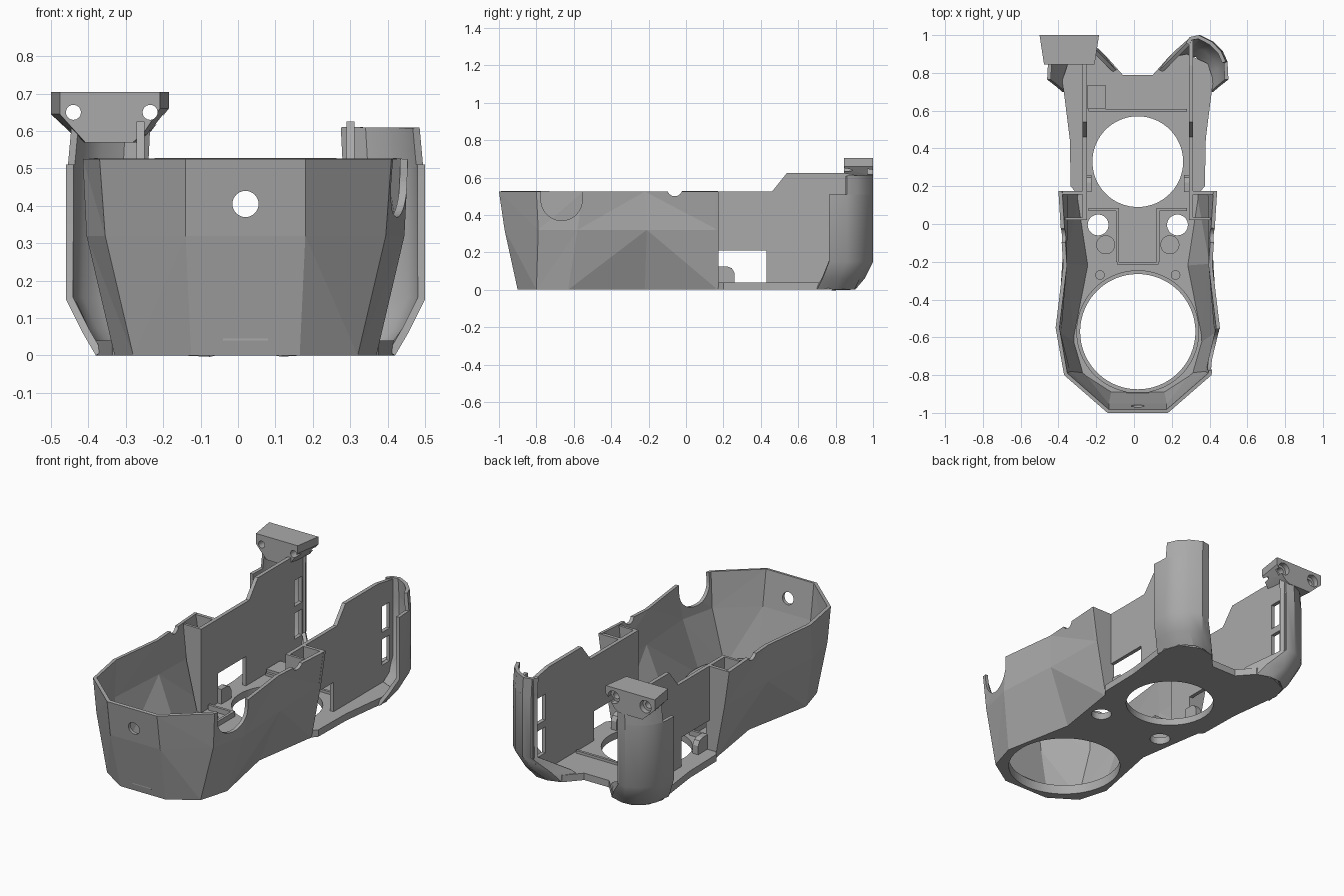
import bpy, bmesh, math
from mathutils import Matrix, Vector

if "Cube" in bpy.data.objects:
    bpy.data.objects.remove(bpy.data.objects["Cube"])

CX = 0.02      # symmetry plane of the body
WALL = 0.02    # sheet thickness

gray = bpy.data.materials.new("matte gray")
gray.use_nodes = True
gray.diffuse_color = (0.4, 0.4, 0.4, 1)
gray.node_tree.nodes["Principled BSDF"].inputs["Base Color"].default_value = (0.4, 0.4, 0.4, 1)


def to_object(name, bm):
    mesh = bpy.data.meshes.new(name)
    bm.to_mesh(mesh)
    bm.free()
    mesh.materials.append(gray)
    obj = bpy.data.objects.new(name, mesh)
    bpy.context.collection.objects.link(obj)
    return obj


def prism(name, pts, axis, lo, hi):
    """Extrude a closed 2D outline along one axis."""
    place = {"x": lambda a, b, t: (t, a, b),
             "y": lambda a, b, t: (a, t, b),
             "z": lambda a, b, t: (a, b, t)}[axis]
    bm = bmesh.new()
    rings = [[bm.verts.new(place(a, b, t)) for a, b in pts] for t in (lo, hi)]
    bm.faces.new(rings[0])
    bm.faces.new(rings[1])
    for i in range(len(pts)):
        j = (i + 1) % len(pts)
        bm.faces.new((rings[0][i], rings[0][j], rings[1][j], rings[1][i]))
    bmesh.ops.recalc_face_normals(bm, faces=bm.faces)
    return to_object(name, bm)


def box(name, x, y, z):
    return prism(name, [(x[0], y[0]), (x[1], y[0]), (x[1], y[1]), (x[0], y[1])], "z", *z)


def cylinder(name, axis, center, r, depth, sides=48):
    bm = bmesh.new()
    turn = {"x": Matrix.Rotation(math.pi / 2, 4, "Y"),
            "y": Matrix.Rotation(math.pi / 2, 4, "X"),
            "z": Matrix.Identity(4)}[axis]
    bmesh.ops.create_cone(bm, cap_ends=True, segments=sides, radius1=r, radius2=r,
                          depth=depth, matrix=Matrix.Translation(Vector(center)) @ turn)
    return to_object(name, bm)


def bake(obj):
    """Apply the modifiers."""
    dg = bpy.context.evaluated_depsgraph_get()
    mesh = bpy.data.meshes.new_from_object(obj.evaluated_get(dg))
    obj.modifiers.clear()
    obj.data = mesh


def cut(obj, *cutters):
    for c in cutters:
        c.hide_render = True
        mod = obj.modifiers.new("cut", "BOOLEAN")
        mod.operation, mod.solver, mod.object = "DIFFERENCE", "EXACT", c
    bake(obj)
    for c in cutters:
        bpy.data.objects.remove(c)


def loft(name, levels, flipped=()):
    """Sheet through open paths at given heights, thickened inwards."""
    bm = bmesh.new()
    rows = [[bm.verts.new((x, y, z)) for x, y in path] for z, path in levels]
    for lo, hi in zip(rows, rows[1:]):
        for i in range(len(lo) - 1):
            a, b, c, d = lo[i], lo[i + 1], hi[i + 1], hi[i]
            tris = ((a, b, c), (a, c, d)) if i in flipped else ((a, b, d), (b, c, d))
            for t in tris:
                bm.faces.new(t)
    obj = to_object(name, bm)
    mod = obj.modifiers.new("thickness", "SOLIDIFY")
    mod.thickness, mod.offset = WALL, -1
    bake(obj)
    return obj


def both(half):
    """Full path from the -x end round the front to the +x end."""
    return [(CX - x, y) for x, y in reversed(half)] + [(CX + x, y) for x, y in half]


def smooth(obj, angle=30):
    bpy.ops.object.select_all(action="DESELECT")
    obj.select_set(True)
    bpy.context.view_layer.objects.active = obj
    bpy.ops.object.shade_smooth_by_angle(angle=math.radians(angle))


# Faceted front shell
shell = loft("front_shell", [
    (0.0, both([(.145, -.9), (.30, -.80), (.35, -.63), (.27, -.22), (.33, .17)])),
    (0.32, both([(.16, -.97), (.375, -.79), (.425, -.58), (.40, -.21), (.39, .17)])),
    (0.525, both([(.16, -1), (.39, -.80), (.435, -.55), (.395, -.22), (.42, .17)])),
], flipped=(0, 3, 6, 7))
cut(shell,
    cylinder("front_hole", "y", (CX, -.97, .405), .035, .3),
    cylinder("side_notch", "x", (.45, -.665, .48), .11, .3),
    box("side_notch_top", (.3, .6), (-.775, -.555), (.48, .6)),
    cylinder("edge_notches", "x", (CX, -.06, .54), .04, 1.2))

# Floor plate with openings
floor = prism("floor_plate", both([
    (.08, .79), (.16, .88), (.26, .9), (.37, .85), (.40, .76), (.385, .65), (.36, .45),
    (.355, .2), (.33, .17), (.27, -.22), (.35, -.63), (.30, -.80), (.145, -.9)]), "z", 0, .04)
cut(floor,
    cylinder("front_opening", "z", (CX, -.57, 0), .305, .3, 96),
    cylinder("rear_opening", "z", (CX, .33, 0), .24, .3, 96),
    *[cylinder("screw_hole", "z", (CX + s * .21, -.005, 0), .055, .3) for s in (-1, 1)])

# Raised lip round the front opening
lip = cylinder("front_opening_lip", "z", (CX, -.57, .03), .325, .05, 96)
cut(lip, cylinder("lip_bore", "z", (CX, -.57, .03), .305, .3, 96))
smooth(lip)

# Raised details on the floor
box("rear_step", (CX - .26, CX + .26), (.595, .61), (.04, .055))
box("cable_bracket", (-.245, -.15), (.61, .735), (.04, .07))
box("centre_rib", (-.09, .13), (-.215, -.2), (.04, .07))
box("front_latch", (CX - .06, CX + .06), (-.91, -.89), (.04, .07))

for s, side in ((1, "left"), (-1, "right")):
    def X(v):
        return CX + s * v

    def span(a, b):
        return sorted((X(a), X(b)))

    # Bosses and ribs beside the centre
    cylinder(side + "_boss", "z", (X(.17), -.11, .03), .05, .05)
    cylinder(side + "_small_boss", "z", (X(.2), -.27, .03), .025, .05, 32)
    box(side + "_centre_frame", span(.10, .115), (-.2, .08), (.04, .07))
    box(side + "_hole_rib", span(.10, .26), (.07, .085), (.04, .07))

    # Inner side wall with stepped top and window
    wall = prism(side + "_side_wall", [
        (.02, .01), (.175, .01), (.175, .21), (.43, .21), (.43, .01), (.84, .01), (.95, .08),
        (.985, .15), (.985, .6), (.84, .625), (.54, .625), (.46, .525), (.02, .525)],
        "x", *span(.27, .292))
    cut(wall, *[box("slot", span(.2, .36), (.875, .945), z) for z in ((.14, .29), (.33, .48))])

    # Rounded tab in the window
    prism(side + "_window_tab", [(.17, .03), (.26, .03), (.26, .09), (.245, .115), (.22, .125),
                                 (.17, .125)], "x", *span(.245, .28))

    # Pocket walls joining shell and side wall
    prism(side + "_pocket_rib", [(X(a), z) for a, z in (
        (.27, .01), (.29, .01), (.365, .32), (.385, .525), (.27, .525))], "y", .02, .035)
    prism(side + "_shell_return", [(X(a), z) for a, z in (
        (.27, 0), (.33, 0), (.39, .32), (.42, .525), (.27, .525))], "y", .155, .175)

    # Rounded rear pod: flared foot, column and raised back
    def ring(pts):
        path = [(X(a), y) for a, y in pts]
        return path[::-1] if s > 0 else path

    column = [(.26, .96), (.28, .99), (.33, 1.0), (.40, .965), (.45, .915), (.475, .86), (.48, .765)]
    foot = loft(side + "_pod", [
        (0, ring([(.08, .79), (.16, .88), (.24, .905), (.31, .90), (.36, .86), (.39, .80), (.40, .70)])),
        (.06, ring([(.13, .83), (.20, .92), (.29, .955), (.36, .93), (.41, .88), (.435, .82), (.435, .73)])),
        (.15, ring(column)), (.51, ring(column))])
    back = loft(side + "_pod_back", [(.505, ring(column[:-1])),
                                     (.61, ring([(a * .98, y) for a, y in column[:-1]]))])
    for part in (foot, back):
        smooth(part, 35)

# Mounting head on the right pod
head = prism("mounting_head", [(-.5, .705), (-.185, .705), (-.185, .66), (-.24, .59),
                               (-.27, .57), (-.42, .57), (-.5, .645)], "y", .845, 1.0)
for v in head.data.vertices:
    if v.co.y < .9:
        v.co.x = -.343 + (v.co.x + .343) * .85
cut(head, *[cylinder("bolt_hole", "y", (x, .9, .65), .02, .4, 32) for x in (-.235, -.44)],
    *[cylinder("bolt_recess", "y", (x, 1.0, .65), .036, .06, 32) for x in (-.235, -.44)])
smooth(head)
